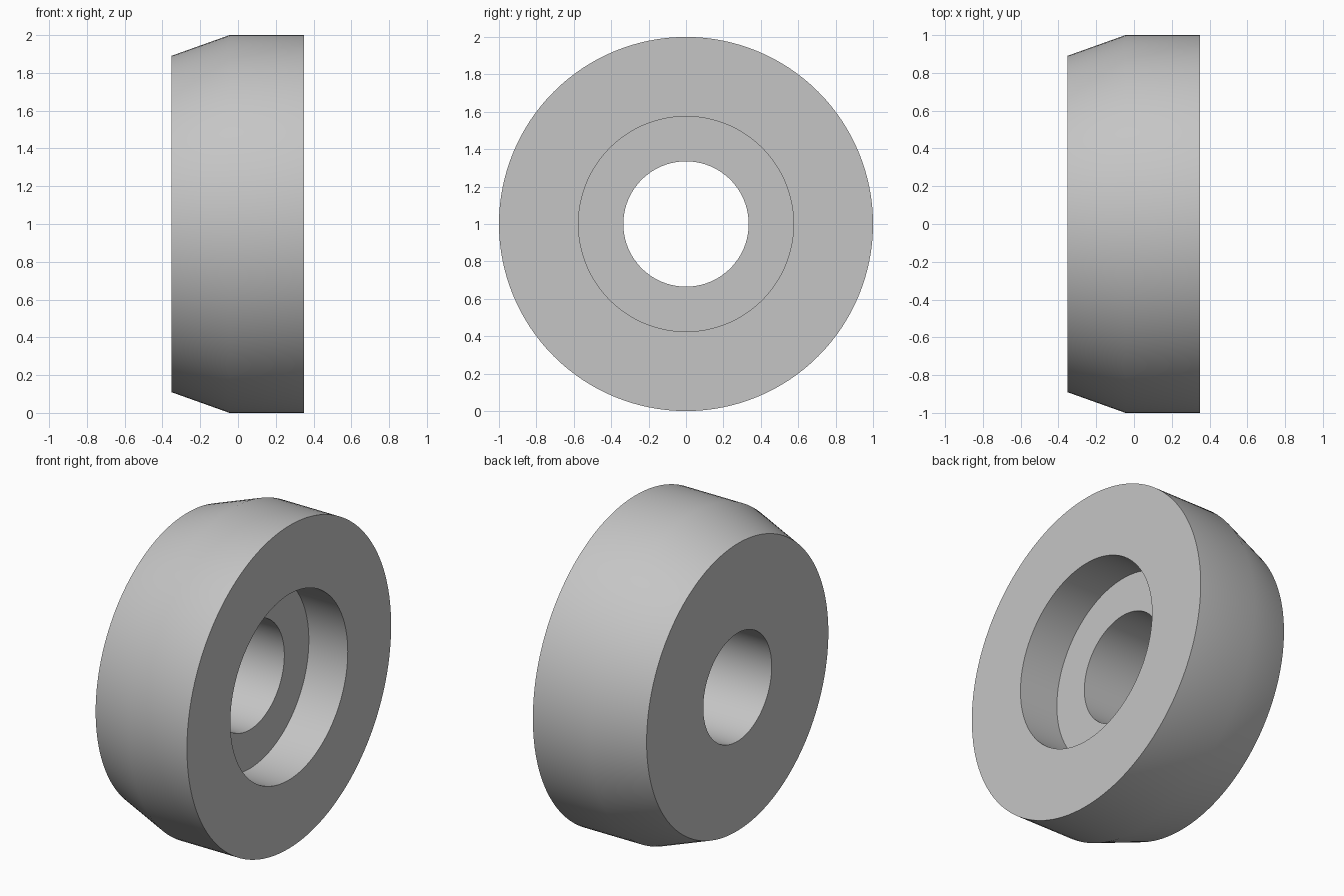
import bpy
import bmesh
import math
from mathutils import Matrix, Vector

cube = bpy.data.objects.get("Cube")
if cube:
    bpy.data.objects.remove(cube, do_unlink=True)

SEGMENTS = 128

# Plain grey material
grey = bpy.data.materials.new("light_grey")
grey.use_nodes = True
colour = (0.56, 0.56, 0.56, 1)
grey.diffuse_color = colour
grey.node_tree.nodes["Principled BSDF"].inputs["Base Color"].default_value = colour

# Closed cross-section (x, radius): tapered rim, counterbore and through hole
profile = [(-0.353, 0.335), (-0.353, 0.89), (-0.045, 1.0), (0.35, 1.0),
           (0.35, 0.575), (0.083, 0.575), (0.083, 0.335)]

# Lathe the section around the x axis
bm = bmesh.new()
rings = []
for i in range(SEGMENTS):
    turn = Matrix.Rotation(math.tau * i / SEGMENTS, 3, "X")
    rings.append([bm.verts.new(turn @ Vector((x, 0, r))) for x, r in profile])
for i, ring in enumerate(rings):
    following = rings[(i + 1) % SEGMENTS]
    for j in range(len(profile)):
        k = (j + 1) % len(profile)
        bm.faces.new((ring[j], ring[k], following[k], following[j]))
bmesh.ops.recalc_face_normals(bm, faces=bm.faces)

mesh = bpy.data.meshes.new("roller_ring")
bm.to_mesh(mesh)
bm.free()
mesh.materials.append(grey)
ring_object = bpy.data.objects.new("roller_ring", mesh)
ring_object.location.z = 1
bpy.context.collection.objects.link(ring_object)

# Smooth round walls, crisp rims
bpy.ops.object.select_all(action="DESELECT")
ring_object.select_set(True)
bpy.context.view_layer.objects.active = ring_object
bpy.ops.object.shade_smooth_by_angle(angle=math.radians(30))
